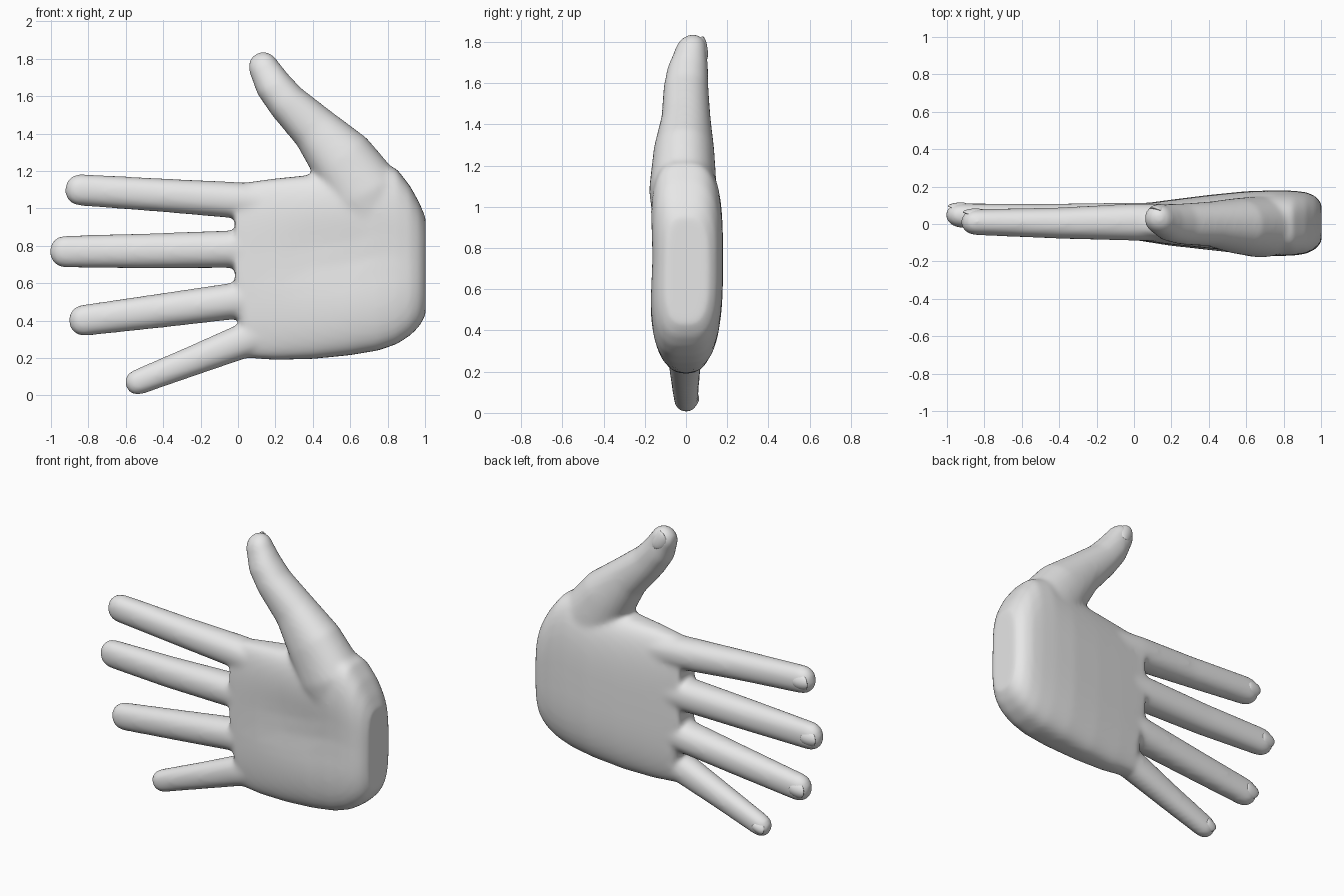
import bpy, bmesh, math
from mathutils import Vector, Matrix

if "Cube" in bpy.data.objects:
    bpy.data.objects.remove(bpy.data.objects["Cube"])

skin = bpy.data.materials.new("light grey")
skin.diffuse_color = (0.8, 0.8, 0.8, 1)
skin.use_nodes = True
skin.node_tree.nodes["Principled BSDF"].inputs["Base Color"].default_value = skin.diffuse_color


def spow(v, p):
    return math.copysign(abs(v) ** p, v)


def skin_rings(bm, rings):
    """Join a list of equal-length point loops into a closed tube."""
    loops = [[bm.verts.new(p) for p in r] for r in rings]
    n = len(loops[0])
    for a, b in zip(loops, loops[1:]):
        for i in range(n):
            j = (i + 1) % n
            bm.faces.new((a[i], a[j], b[j], b[i]))
    bm.faces.new(loops[0][::-1])
    bm.faces.new(loops[-1])


def digit(bm, stations, dome, n=24):
    """Tapered tube; stations are (x, y, z, half width, half depth), base to tip."""
    pts = [Vector(s[:3]) for s in stations]
    ab = [s[3:] for s in stations]
    end = (pts[-1] - pts[-2]).normalized()
    tip, (ta, tb) = pts[-1].copy(), ab[-1]
    for k in range(1, 7):                       # rounded fingertip
        t = math.radians(14.5 * k)
        pts.append(tip + end * dome * math.sin(t))
        ab.append((ta * math.cos(t) ** 0.9, tb * math.cos(t) ** 0.9))
    rings = []
    for i, p in enumerate(pts):
        d = pts[min(i + 1, len(pts) - 1)] - pts[max(i - 1, 0)]
        side = Vector((-d.z, 0, d.x)).normalized()
        a, b = ab[i]
        rings.append([p + side * a * spow(math.cos(u), 0.92)
                      + Vector((0, b * spow(math.sin(u), 0.92), 0))
                      for u in (2 * math.pi * k / n for k in range(n))])
    skin_rings(bm, rings)


def palm(bm, stations, n=64):
    """Broad slab lofted along x; stations are (x, z low, z high, y front, y back)."""
    rings = []
    for x, z0, z1, y0, y1 in stations:
        ring = []
        for k in range(n):
            u = 2 * math.pi * k / n
            c, s = math.cos(u), math.sin(u)
            z = (z0 + z1) / 2 + (z1 - z0) / 2 * spow(c, 0.65)
            mid = (y0 + y1) / 2
            y = mid + (y1 - y0) / 2 * spow(s, 0.7 if s > 0 else 0.55)
            if s < 0:                           # hollow of the palm
                y += 0.028 * math.exp(-((z - 0.76) / 0.2) ** 2
                                      - ((x - 0.55) / 0.35) ** 2) * abs(s)
            ring.append((x, y, z))
        rings.append(ring)
    skin_rings(bm, rings)


bm = bmesh.new()

# palm and wrist end
palm(bm, [(-0.015, 0.46, 1.12, -0.08, 0.10),
          (0.05, 0.20, 1.14, -0.095, 0.11),
          (0.20, 0.19, 1.16, -0.12, 0.13),
          (0.40, 0.195, 1.18, -0.145, 0.155),
          (0.60, 0.215, 1.21, -0.17, 0.175),
          (0.75, 0.24, 1.25, -0.18, 0.18),
          (0.85, 0.275, 1.21, -0.177, 0.178),
          (0.92, 0.32, 1.12, -0.165, 0.17),
          (0.97, 0.37, 1.03, -0.14, 0.15),
          (1.003, 0.43, 0.95, -0.10, 0.11)])

# four fingers: index, middle, ring, little
digit(bm, [(0.25, 0.01, 1.02, 0.10, 0.10), (0.0, 0.01, 1.043, 0.098, 0.10),
           (-0.40, 0.005, 1.07, 0.09, 0.084), (-0.845, 0.01, 1.099, 0.085, 0.07)], 0.08)
digit(bm, [(0.25, 0.015, 0.785, 0.10, 0.10), (-0.03, 0.015, 0.782, 0.101, 0.10),
           (-0.50, 0.025, 0.772, 0.094, 0.083), (-0.925, 0.045, 0.769, 0.086, 0.066)], 0.082)
digit(bm, [(0.25, 0.01, 0.54, 0.10, 0.10), (-0.02, 0.01, 0.505, 0.098, 0.10),
           (-0.40, 0.015, 0.455, 0.092, 0.083), (-0.825, 0.02, 0.401, 0.084, 0.067)], 0.08)
digit(bm, [(0.25, 0.0, 0.375, 0.10, 0.09), (0.02, -0.005, 0.288, 0.093, 0.085),
           (-0.25, -0.005, 0.182, 0.08, 0.072), (-0.535, 0.0, 0.071, 0.069, 0.06)], 0.07)

# thumb with its fleshy base
digit(bm, [(0.76, -0.01, 0.86, 0.19, 0.14), (0.68, -0.015, 1.08, 0.205, 0.165),
           (0.55, -0.01, 1.27, 0.175, 0.148), (0.41, 0.0, 1.425, 0.13, 0.12),
           (0.26, 0.0, 1.57, 0.107, 0.11), (0.185, 0.008, 1.665, 0.098, 0.10),
           (0.142, 0.022, 1.745, 0.083, 0.08)], 0.095)

bmesh.ops.recalc_face_normals(bm, faces=bm.faces)
mesh = bpy.data.meshes.new("hand")
bm.to_mesh(mesh)
bm.free()
mesh.materials.append(skin)
hand = bpy.data.objects.new("hand", mesh)
bpy.context.collection.objects.link(hand)

# fuse the parts and soften the webs between them
fuse = hand.modifiers.new("fuse", 'REMESH')
fuse.mode = 'VOXEL'
fuse.voxel_size = 0.013
fuse.use_smooth_shade = True
soft = hand.modifiers.new("soften", 'SMOOTH')
soft.factor = 0.5
soft.iterations = 18


def nail(name, loc, along, normal, length, width):
    """Thin curved plate on the back of a fingertip."""
    y = Vector(normal).normalized()
    x = Vector(along)
    x = (x - y * x.dot(y)).normalized()
    z = x.cross(y)
    nb = bmesh.new()
    bmesh.ops.create_uvsphere(nb, u_segments=24, v_segments=12, radius=1)
    for v in nb.verts:
        w = v.co.z
        v.co = Vector((v.co.x * length, v.co.y * 0.012 - 0.018 * w * w, w * width))
    rot = Matrix((x, y, z)).transposed().to_4x4()
    nb.transform(Matrix.Translation(loc) @ rot)
    for f in nb.faces:
        f.smooth = True
    me = bpy.data.meshes.new(name)
    nb.to_mesh(me)
    nb.free()
    me.materials.append(skin)
    bpy.context.collection.objects.link(bpy.data.objects.new(name, me))


# nails
nail("index_nail", (-0.865, 0.070, 1.10), (-1, 0, 0.06), (-0.12, 1, 0), 0.05, 0.05)
nail("middle_nail", (-0.945, 0.102, 0.769), (-1, 0, 0), (-0.12, 1, 0), 0.05, 0.05)
nail("ring_nail", (-0.845, 0.078, 0.399), (-1, 0, -0.12), (-0.12, 1, 0), 0.05, 0.05)
nail("little_nail", (-0.55, 0.051, 0.066), (-0.93, 0, -0.36), (-0.12, 1, -0.04), 0.04, 0.04)
nail("thumb_nail", (0.137, 0.092, 1.77), (-0.48, 0, 0.88), (0.12, 1, 0.2), 0.06, 0.05)
